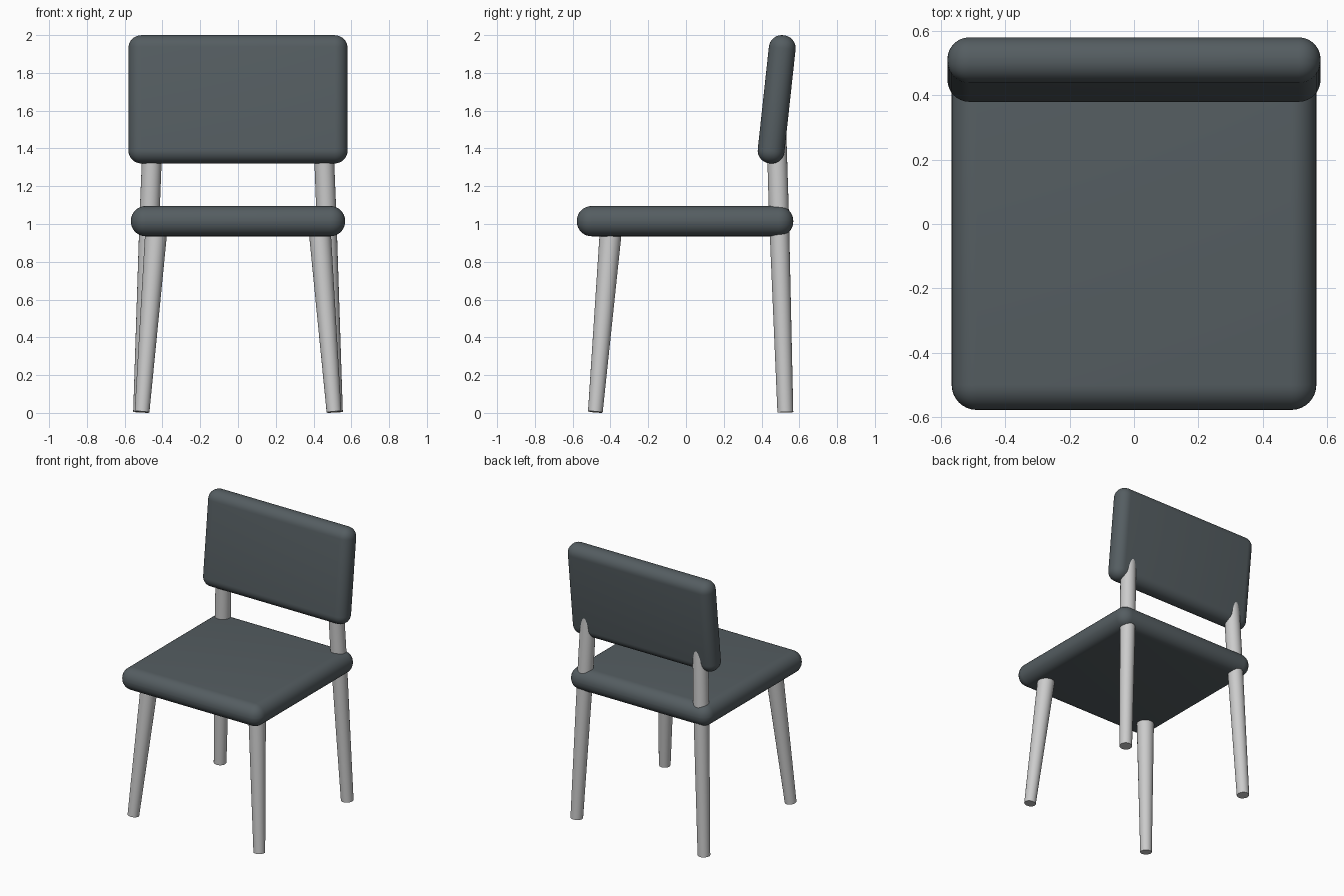
import bpy, math
from mathutils import Vector

if "Cube" in bpy.data.objects:
    bpy.data.objects.remove(bpy.data.objects["Cube"])

dark = bpy.data.materials.new("dark_upholstery")
dark.diffuse_color = (0.09, 0.11, 0.12, 1)
dark.use_nodes = True
dark.node_tree.nodes["Principled BSDF"].inputs["Base Color"].default_value = dark.diffuse_color


def cushion(name, center, size, radius, tilt=0):
    """Padded slab with fully rounded edges."""
    bpy.ops.mesh.primitive_cube_add(size=1)
    ob = bpy.context.object
    ob.name = name
    ob.scale = size
    bpy.ops.object.transform_apply(location=False, rotation=False, scale=True)
    ob.location = center
    ob.rotation_euler.x = tilt
    mod = ob.modifiers.new("rounding", 'BEVEL')
    mod.width = radius
    mod.segments = 8
    mod.limit_method = 'NONE'
    ob.data.materials.append(dark)
    bpy.ops.object.modifier_apply(modifier=mod.name)
    bpy.ops.object.shade_smooth_by_angle(angle=math.radians(40))


def leg(name, foot, top, r_foot, r_top):
    """Tapered round leg between two points."""
    a, b = Vector(foot), Vector(top)
    bpy.ops.mesh.primitive_cone_add(vertices=32, radius1=r_foot, radius2=r_top,
                                    depth=(b - a).length, location=(a + b) / 2)
    ob = bpy.context.object
    ob.name = name
    ob.rotation_euler = (b - a).to_track_quat('Z', 'Y').to_euler()
    bpy.ops.object.shade_smooth_by_angle(angle=math.radians(40))


# Seat and tilted backrest
cushion("seat", (0, -0.005, 1.015), (1.134, 1.146, 0.16), 0.078)
cushion("backrest", (0, 0.48, 1.66), (1.16, 0.142, 0.682), 0.068, -math.radians(6.2))

# Splayed legs; the back pair runs up through the seat into the backrest
for side, s in (("left", -1), ("right", 1)):
    leg("front_leg_" + side, (s * 0.508, -0.48, 0.005), (s * 0.43, -0.395, 1.0), 0.039, 0.059)
    leg("back_leg_lower_" + side, (s * 0.513, 0.526, 0.003), (s * 0.468, 0.492, 1.05), 0.042, 0.053)
    leg("back_post_" + side, (s * 0.468, 0.492, 1.05), (s * 0.447, 0.476, 1.58), 0.053, 0.052)
